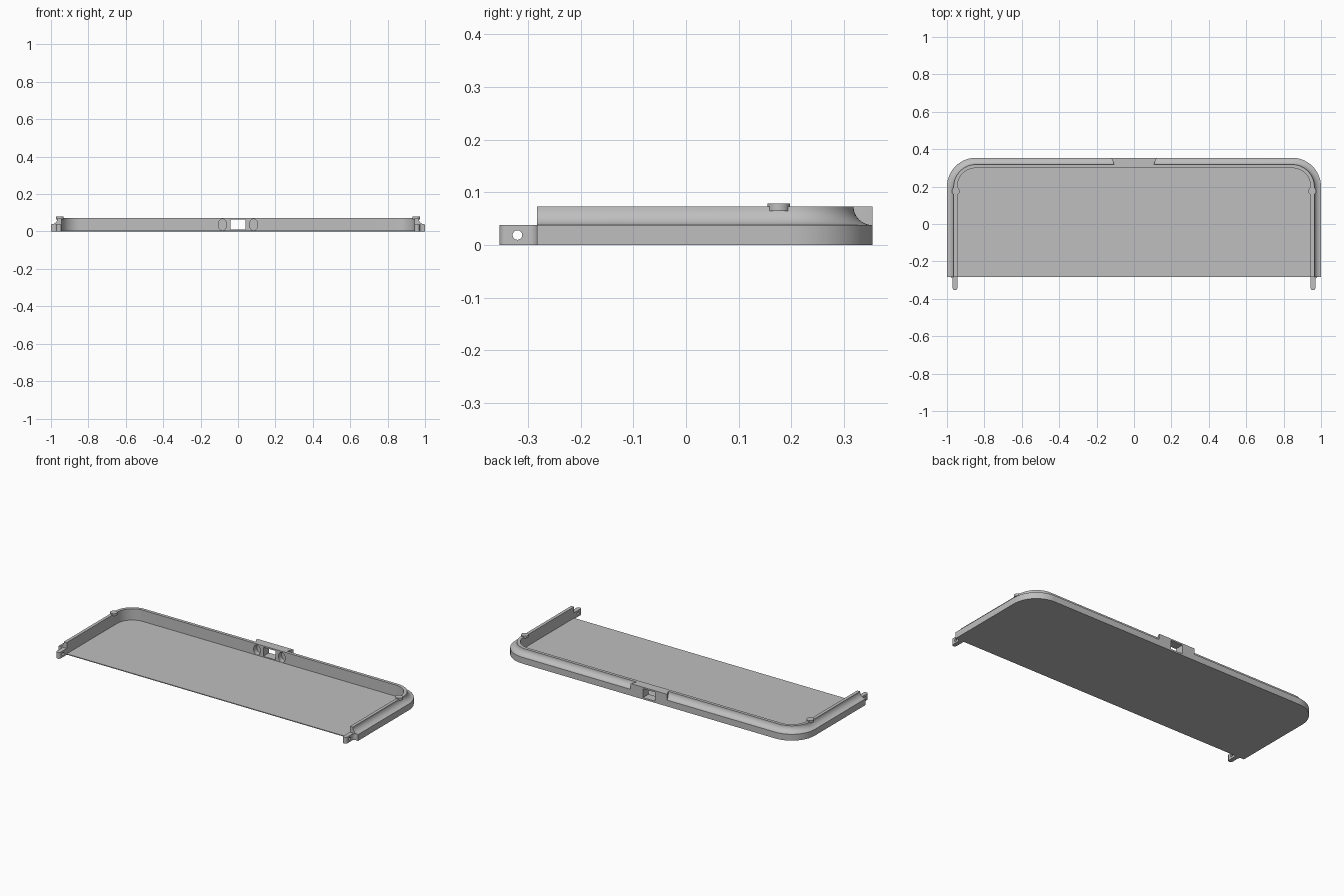
import bpy, bmesh, math
from mathutils import Matrix

cube = bpy.data.objects.get("Cube")
if cube:
    bpy.data.objects.remove(cube, do_unlink=True)

grey = bpy.data.materials.new("plain grey")
grey.use_nodes = True
COLOUR = (0.52, 0.52, 0.52, 1)
grey.diffuse_color = COLOUR
grey.node_tree.nodes["Principled BSDF"].inputs["Base Color"].default_value = COLOUR

FRONT, BACK, RADIUS = -0.283, 0.354, 0.155
WALL, LEDGE, RIM = 0.055, 0.038, 0.073
RIM_OUT = 0.036


def finish(name, bm):
    bmesh.ops.recalc_face_normals(bm, faces=bm.faces)
    mesh = bpy.data.meshes.new(name)
    bm.to_mesh(mesh)
    bm.free()
    mesh.materials.append(grey)
    obj = bpy.data.objects.new(name, mesh)
    bpy.context.collection.objects.link(obj)
    return obj


def prism(name, outline, z0, z1):
    bm = bmesh.new()
    face = bm.faces.new([bm.verts.new((x, y, z0)) for x, y in outline])
    top = bmesh.ops.extrude_face_region(bm, geom=[face])["geom"]
    moved = [v for v in top if isinstance(v, bmesh.types.BMVert)]
    bmesh.ops.translate(bm, verts=moved, vec=(0, 0, z1 - z0))
    return finish(name, bm)


def box(name, x0, x1, y0, y1, z0, z1):
    return prism(name, [(x0, y0), (x1, y0), (x1, y1), (x0, y1)], z0, z1)


def cylinder(name, radius, depth, place):
    bm = bmesh.new()
    bmesh.ops.create_cone(bm, cap_ends=True, segments=32, radius1=radius,
                          radius2=radius, depth=depth, matrix=place)
    return finish(name, bm)


def arc(cx, cy, r, a0, a1, n):
    angles = [math.radians(a0 + (a1 - a0) * i / n) for i in range(n + 1)]
    return [(cx + r * math.cos(a), cy + r * math.sin(a)) for a in angles]


def u_path(inset):
    """Open U outline with two rounded back corners."""
    r, cx, cy = RADIUS - inset, 1 - RADIUS, BACK - RADIUS
    return ([(1 - inset, FRONT)] + arc(cx, cy, r, 0, 90, 20)
            + arc(-cx, cy, r, 90, 180, 20) + [(inset - 1, FRONT)])


def combine(target, tool, operation):
    mod = target.modifiers.new(operation, "BOOLEAN")
    mod.operation, mod.object, mod.solver = operation, tool, "EXACT"
    bpy.context.view_layer.objects.active = target
    bpy.ops.object.modifier_apply(modifier=mod.name)
    bpy.data.objects.remove(tool, do_unlink=True)


def smooth(obj):
    bpy.ops.object.select_all(action="DESELECT")
    obj.select_set(True)
    bpy.context.view_layer.objects.active = obj
    bpy.ops.object.shade_smooth_by_angle(angle=math.radians(30))


# Floor panel
prism("floor_panel", u_path(WALL), 0, 0.005)

# Rim wall: a coved profile swept along the U path
cove = arc(0, RIM, 1, -90, 0, 10)
profile = [(0, 0)]
profile += [(x * RIM_OUT, RIM + (z - RIM) * (RIM - LEDGE)) for x, z in cove]
profile += [(WALL, RIM), (WALL, 0)]
bm = bmesh.new()
strips = [[bm.verts.new((x, y, z)) for x, y in u_path(d)] for d, z in profile]
for a, b in zip(strips, strips[1:] + strips[:1]):
    for i in range(len(a) - 1):
        bm.faces.new((a[i], a[i + 1], b[i + 1], b[i]))
for end in (0, -1):
    bm.faces.new([s[end] for s in strips])
wall = finish("rim_wall", bm)

# Latch block filling the cove at the middle of the back
block = prism("latch_block", [(-0.107, 0.31), (0.107, 0.31), (0.107, 0.322),
                              (0.122, BACK), (-0.122, BACK), (-0.107, 0.322)], 0.02, RIM)
combine(wall, block, "UNION")

# Latch window and the two oval pockets beside it
combine(wall, box("window_cutter", -0.04, 0.04, 0.25, 0.4, 0.01, 0.064), "DIFFERENCE")
for side in (-1, 1):
    place = (Matrix.Translation((side * 0.083, 0.3, 0.036))
             @ Matrix.Diagonal((0.75, 1, 1, 1)) @ Matrix.Rotation(math.pi / 2, 4, "X"))
    combine(wall, cylinder("pocket_cutter", 0.03, 0.06, place), "DIFFERENCE")
smooth(wall)

for side, label in ((1, "left"), (-1, "right")):
    # Hinge tab with rounded tip, filleted root and pin hole
    outline = [(0.944, FRONT + 0.005)] + arc(0.957, -0.341, 0.013, 180, 360, 12)
    outline += arc(0.986, FRONT - 0.016, 0.016, 180, 90, 6) + [(0.986, FRONT + 0.005)]
    tab = prism(label + "_hinge_tab", [(side * x, y) for x, y in outline], 0, LEDGE)
    place = Matrix.Translation((side * 0.957, -0.32, 0.019)) @ Matrix.Rotation(math.pi / 2, 4, "Y")
    combine(tab, cylinder("pin_cutter", 0.009, 0.1, place), "DIFFERENCE")
    smooth(tab)

    # Small round stop on top of the side wall
    stop = cylinder(label + "_stop", 0.021, 0.014, Matrix.Translation((side * 0.953, 0.176, 0.072)))
    smooth(stop)
